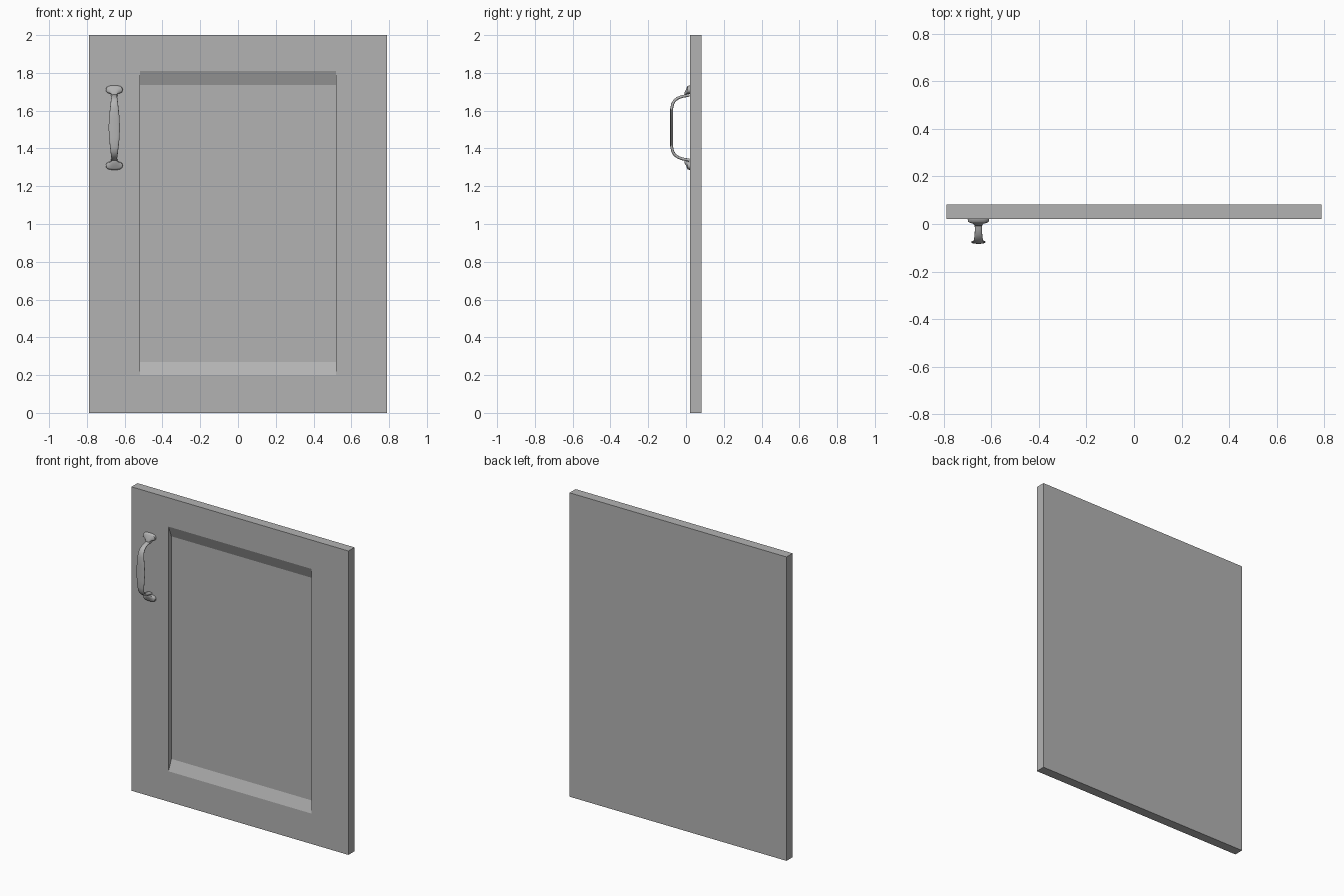
import bpy, bmesh
from math import cos, sin, pi, copysign
from mathutils import Vector

if "Cube" in bpy.data.objects:
    bpy.data.objects.remove(bpy.data.objects["Cube"], do_unlink=True)

grey = bpy.data.materials.new("plain grey")
grey.use_nodes = True
colour = (0.45, 0.45, 0.45, 1)
grey.diffuse_color = colour
grey.node_tree.nodes["Principled BSDF"].inputs["Base Color"].default_value = colour


def loft(name, rings, smooth=False):
    """Skin a list of equal-length point rings and cap both ends."""
    bm = bmesh.new()
    loops = [[bm.verts.new(p) for p in ring] for ring in rings]
    n = len(loops[0])
    for a, b in zip(loops, loops[1:]):
        for i in range(n):
            j = (i + 1) % n
            bm.faces.new((a[i], a[j], b[j], b[i]))
    bm.faces.new(loops[0][::-1])
    bm.faces.new(loops[-1])
    bmesh.ops.recalc_face_normals(bm, faces=bm.faces)
    mesh = bpy.data.meshes.new(name)
    bm.to_mesh(mesh)
    bm.free()
    mesh.materials.append(grey)
    obj = bpy.data.objects.new(name, mesh)
    bpy.context.collection.objects.link(obj)
    if smooth:
        bpy.ops.object.select_all(action='DESELECT')
        obj.select_set(True)
        bpy.context.view_layer.objects.active = obj
        bpy.ops.object.shade_smooth_by_angle(angle=0.8)
    return obj


def rectangle(half_x, y, low, high):
    return [(-half_x, y, low), (half_x, y, low), (half_x, y, high), (-half_x, y, high)]


def oval(centre, u, v, ru, rv, power=1.0, n=24):
    ring = []
    for i in range(n):
        c, s = cos(2 * pi * i / n), sin(2 * pi * i / n)
        c, s = (copysign(abs(k) ** power, k) for k in (c, s))
        ring.append(centre + u * ru * c + v * rv * s)
    return ring


# Door slab with a recessed panel, sloped at its top and bottom
loft("door_panel", [
    rectangle(0.79, 0.083, 0, 2),
    rectangle(0.79, 0.02, 0, 2),
    rectangle(0.52, 0.02, 0.2, 1.81),
    rectangle(0.52, 0.05, 0.27, 1.735),
])

X = Vector((1, 0, 0))
Z = Vector((0, 0, 1))
hx, hz = -0.655, 1.51

# Curved grip: y, height above the middle, half width
half = [(0.018, 0.172, 0.018), (-0.02, 0.165, 0.015), (-0.042, 0.157, 0.016),
        (-0.06, 0.144, 0.018), (-0.071, 0.125, 0.02), (-0.076, 0.1, 0.023),
        (-0.076, 0.05, 0.028)]
stations = half + [(-0.076, 0, 0.03)] + [(y, -z, w) for y, z, w in reversed(half)]
points = [Vector((hx, y, hz + z)) for y, z, w in stations]
rings = []
for i, p in enumerate(points):
    along = (points[min(i + 1, len(points) - 1)] - points[max(i - 1, 0)]).normalized()
    rings.append(oval(p, X, along.cross(X), stations[i][2], 0.0075, 0.8, 16))
loft("handle_grip", rings, True)

# Flared feet: y, height from the middle, half width, half height
foot = [(0.02, 0.201, 0.045, 0.023), (0.009, 0.2, 0.043, 0.021),
        (0.005, 0.197, 0.036, 0.018), (0.001, 0.189, 0.022, 0.014),
        (-0.008, 0.178, 0.013, 0.009)]
for name, side in (("upper_foot", 1), ("lower_foot", -1)):
    loft(name, [oval(Vector((hx, y, hz + side * z)), X, Z, rx, rz, 0.8)
                for y, z, rx, rz in foot], True)
